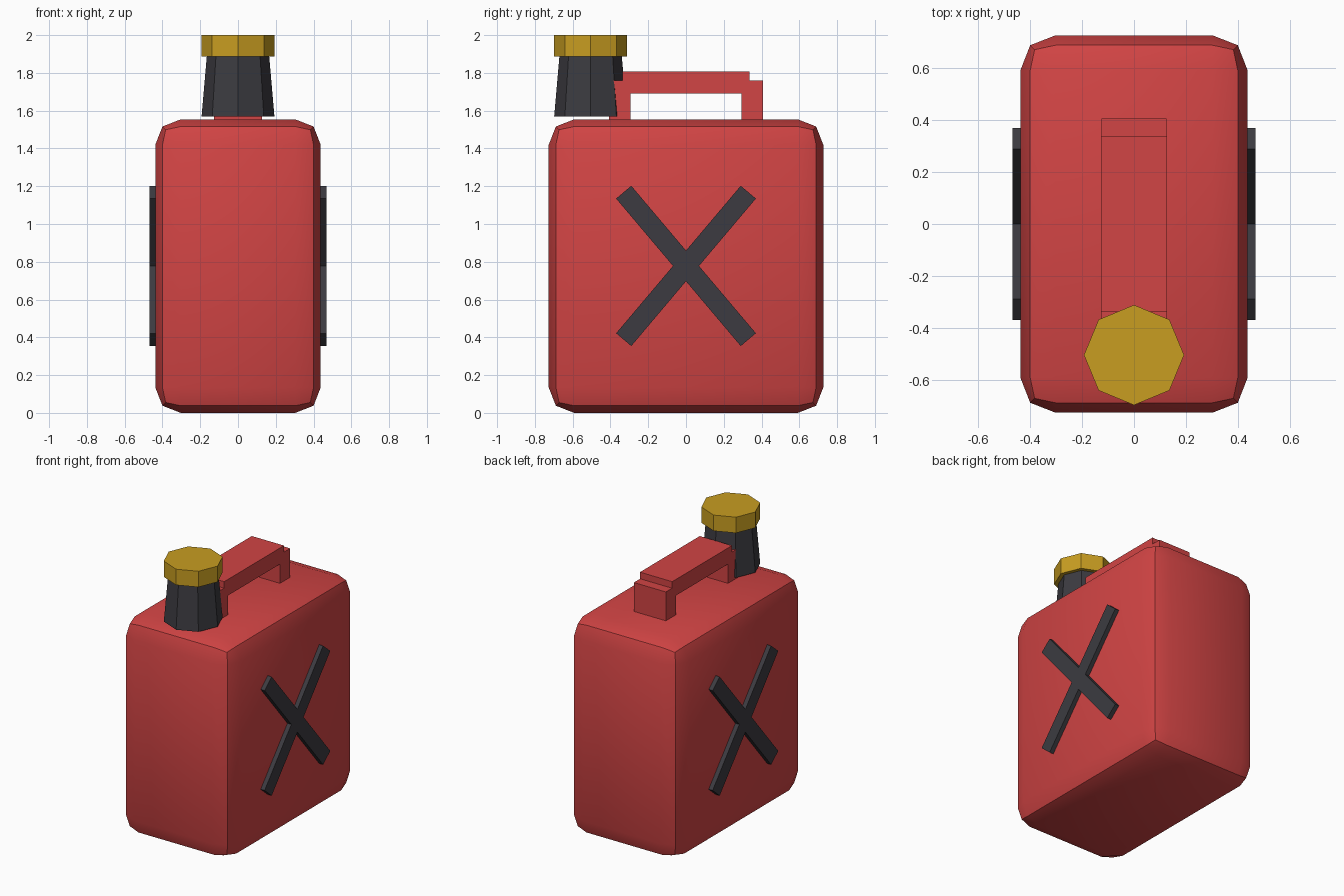
import bpy, bmesh, math
from mathutils import Vector

if "Cube" in bpy.data.objects:
    bpy.data.objects.remove(bpy.data.objects["Cube"], do_unlink=True)


def material(name, rgb):
    mat = bpy.data.materials.new(name)
    mat.use_nodes = True
    mat.diffuse_color = (*rgb, 1)
    mat.node_tree.nodes["Principled BSDF"].inputs["Base Color"].default_value = (*rgb, 1)
    return mat


red = material("red", (0.64, 0.058, 0.058))
charcoal = material("charcoal", (0.045, 0.044, 0.052))
gold = material("gold", (0.58, 0.34, 0.015))


def finish(name, bm, mat):
    bmesh.ops.recalc_face_normals(bm, faces=bm.faces)
    mesh = bpy.data.meshes.new(name)
    bm.to_mesh(mesh)
    bm.free()
    mesh.materials.append(mat)
    obj = bpy.data.objects.new(name, mesh)
    bpy.context.collection.objects.link(obj)
    return obj


def box(name, low, high, mat):
    bm = bmesh.new()
    bmesh.ops.create_cube(bm, size=1)
    low, high = Vector(low), Vector(high)
    for v in bm.verts:
        v.co = (low + high) / 2 + v.co * (high - low)
    return finish(name, bm, mat)


def octagon(name, r_low, r_high, z_low, z_high, mat, y=-0.505):
    bm = bmesh.new()
    bmesh.ops.create_cone(bm, cap_ends=True, segments=8, radius1=r_low,
                          radius2=r_high, depth=z_high - z_low)
    bmesh.ops.translate(bm, verts=bm.verts, vec=(0, y, (z_low + z_high) / 2))
    return finish(name, bm, mat)


# Can body: a box whose faces bulge out and whose edges and corners sink in
bm = bmesh.new()
bmesh.ops.create_cube(bm, size=2)
bmesh.ops.subdivide_edges(bm, edges=bm.edges, cuts=2, use_grid_fill=True)
half = Vector((0.438, 0.727, 0.777))
sink = {1: 0, 2: 0.038, 3: 0.055}
for v in bm.verts:
    outer = [abs(c) > 0.9 for c in v.co]
    for i in range(3):
        inset = sink[sum(outer)] if outer[i] else 0.135
        v.co[i] = math.copysign(half[i] - inset, v.co[i])
bmesh.ops.translate(bm, verts=bm.verts, vec=(0, 0, half.z))
body = finish("can_body", bm, red)
bpy.ops.object.select_all(action="DESELECT")
body.select_set(True)
bpy.context.view_layer.objects.active = body
bpy.ops.object.shade_smooth_by_angle(angle=math.radians(30))

# Carrying handle
box("handle_front_post", (-0.126, -0.407, 1.5), (0.126, -0.293, 1.76), red)
box("handle_back_post", (-0.126, 0.293, 1.5), (0.126, 0.407, 1.76), red)
box("handle_grip", (-0.127, -0.337, 1.692), (0.127, 0.337, 1.807), red)

# Spout and cap
octagon("spout", 0.193, 0.165, 1.568, 1.89, charcoal)
octagon("cap", 0.193, 0.193, 1.887, 2.0, gold)

# Raised cross on each side
angle, length, width = math.radians(49.8), 0.511, 0.0525
along = Vector((math.cos(angle), math.sin(angle)))
across = Vector((-along.y, along.x)) * width
lower, upper = along * length - across, along * length + across
outline = [Vector((width / along.y, 0)), lower, upper, Vector((0, width / along.x)),
           Vector((-upper.x, upper.y)), Vector((-lower.x, lower.y))]
outline += [-p for p in outline]
for side, name in ((1, "left_cross"), (-1, "right_cross")):
    bm = bmesh.new()
    face = bm.faces.new([bm.verts.new((side * 0.41, p.x, p.y + 0.778)) for p in outline])
    new = bmesh.ops.extrude_face_region(bm, geom=[face])["geom"]
    bmesh.ops.translate(bm, verts=[g for g in new if isinstance(g, bmesh.types.BMVert)],
                        vec=(side * 0.059, 0, 0))
    finish(name, bm, charcoal)
